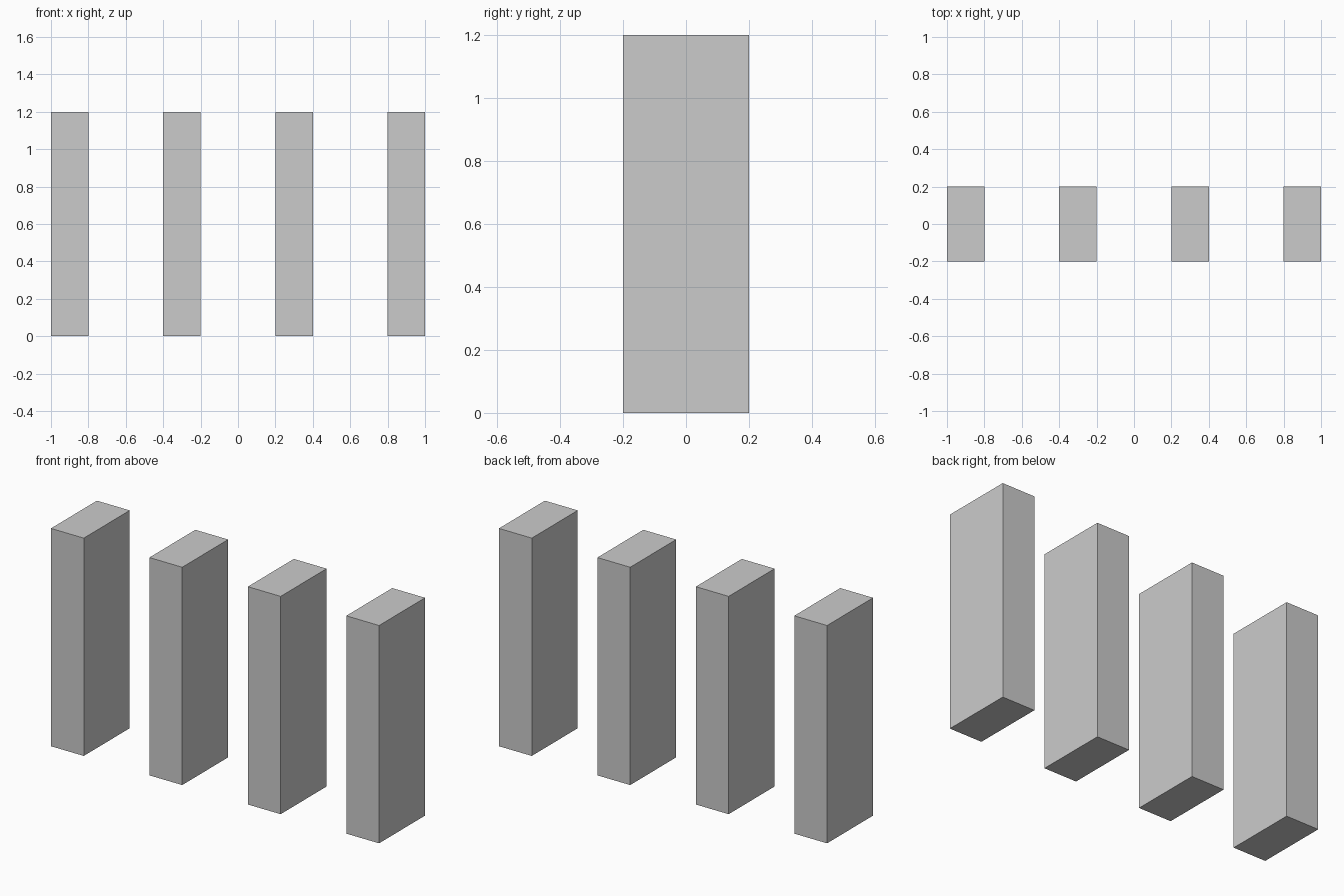
import bpy

if "Cube" in bpy.data.objects:
    bpy.data.objects.remove(bpy.data.objects["Cube"])

WIDTH, DEPTH, HEIGHT = 0.2, 0.4, 1.2
SPACING = 0.6

# Row of four identical upright slabs
for i in range(4):
    x = (i - 1.5) * SPACING
    bpy.ops.mesh.primitive_cube_add(size=1, location=(x, 0, HEIGHT / 2))
    pillar = bpy.context.object
    pillar.name = f"pillar_{i + 1}"
    pillar.scale = (WIDTH, DEPTH, HEIGHT)
    bpy.ops.object.transform_apply(location=False, rotation=False, scale=True)
